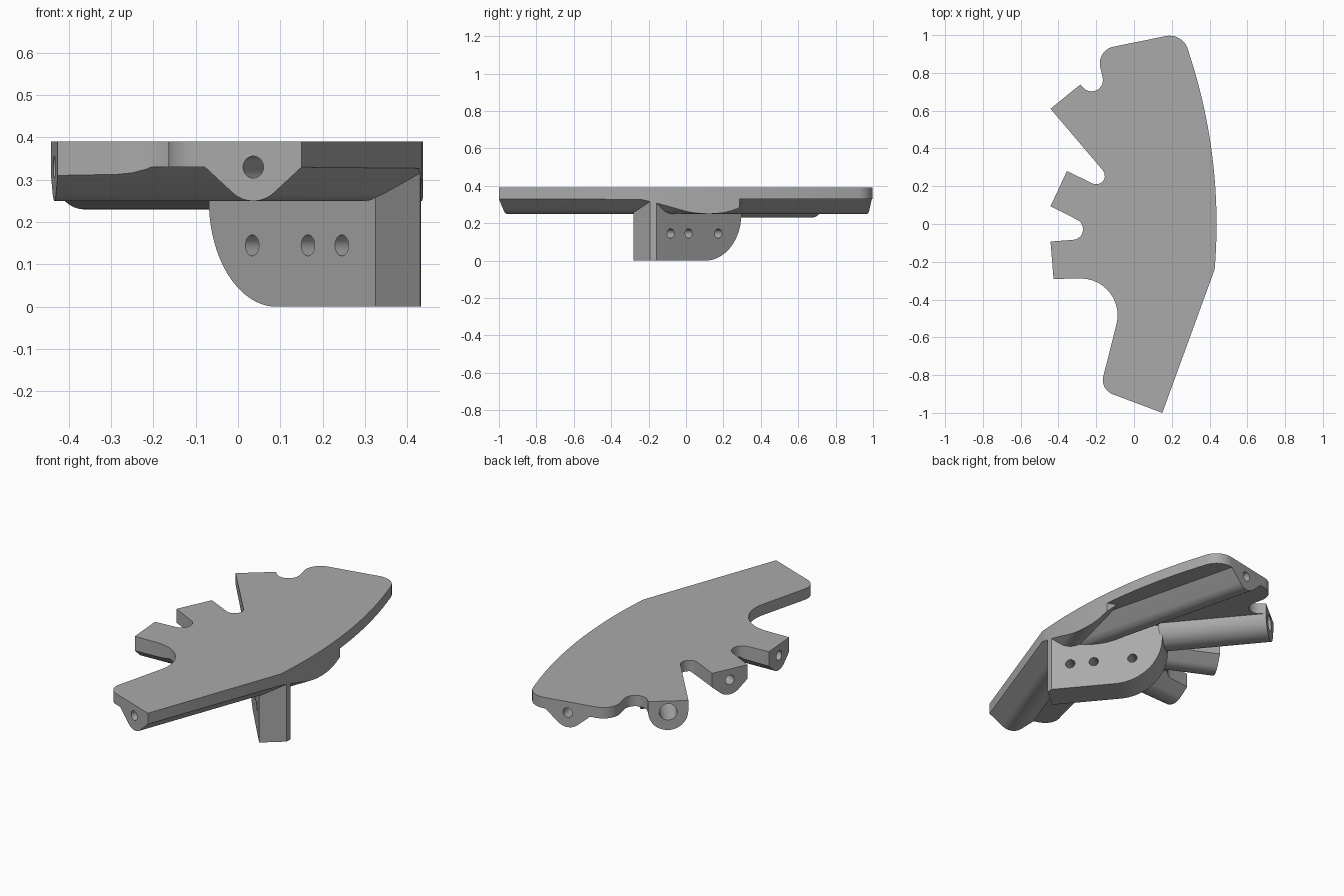
import bpy, bmesh, math
from mathutils import Vector, Matrix

if "Cube" in bpy.data.objects:
    bpy.data.objects.remove(bpy.data.objects["Cube"], do_unlink=True)

UP = Vector((0, 0, 1))
AXIS_Z = 0.33                      # height of rib axes and plate underside
HUB = Vector((0.33, -0.16, AXIS_Z))  # where the ribs converge

grey = bpy.data.materials.new("plain grey")
grey.use_nodes = True
tone = (0.4, 0.4, 0.4, 1)
grey.diffuse_color = tone
grey.node_tree.nodes["Principled BSDF"].inputs["Base Color"].default_value = tone


def frame(u, v, w, origin):
    return Matrix.Translation(origin) @ Matrix((u, v, w)).transposed().to_4x4()


def prism(name, profile, matrix, start, end):
    """Extrude a closed 2D profile from start to end along the frame's third axis."""
    bm = bmesh.new()
    face = bm.faces.new([bm.verts.new((p[0], p[1], start)) for p in profile])
    out = bmesh.ops.extrude_face_region(bm, geom=[face])
    moved = [g for g in out["geom"] if isinstance(g, bmesh.types.BMVert)]
    bmesh.ops.translate(bm, verts=moved, vec=(0, 0, end - start))
    bmesh.ops.transform(bm, matrix=matrix, verts=bm.verts)
    bmesh.ops.recalc_face_normals(bm, faces=bm.faces)
    mesh = bpy.data.meshes.new(name)
    bm.to_mesh(mesh)
    bm.free()
    mesh.materials.append(grey)
    obj = bpy.data.objects.new(name, mesh)
    bpy.context.collection.objects.link(obj)
    return obj


def combine(target, tool, operation):
    mod = target.modifiers.new(operation.lower(), "BOOLEAN")
    mod.operation, mod.object, mod.solver = operation, tool, "EXACT"
    bpy.context.view_layer.objects.active = target
    bpy.ops.object.modifier_apply(modifier=mod.name)
    bpy.data.objects.remove(tool, do_unlink=True)


def arc(cx, cy, r, a, b, n):
    return [(cx + r * math.cos(a + (b - a) * i / n), cy + r * math.sin(a + (b - a) * i / n))
            for i in range(n + 1)]


def fillet(corners, steps=10):
    """Round each (x, y, radius) corner of a polygon."""
    pts = []
    for i, (x, y, r) in enumerate(corners):
        p = Vector((x, y))
        if r == 0:
            pts.append(p)
            continue
        a = (Vector(corners[i - 1][:2]) - p).normalized()
        b = (Vector(corners[(i + 1) % len(corners)][:2]) - p).normalized()
        half = a.angle(b) / 2
        c = p + (a + b).normalized() * r / math.sin(half)
        s = p + a * r / math.tan(half) - c
        e = p + b * r / math.tan(half) - c
        sweep = s.angle_signed(e)
        for k in range(steps + 1):
            pts.append(c + Matrix.Rotation(-sweep * k / steps, 2) @ s)
    return pts


# Plan outline: curved outer edge, rounded ends, three arms and the bays between
R = 2.88
outer_edge = [(x, y, 0) for x, y in
              arc(0.437 - R, 0, R, math.asin(-0.24 / R), math.asin(0.9 / R), 24)]
outline = fillet([(0.15, -1, 0)] + outer_edge + [
    (0.258, 1.013, 0.1), (-0.2, 0.92, 0.09), (-0.117, 0.567, 0.06),
    (-0.285, 0.738, 0), (-0.442, 0.61, 0), (-0.028, 0.123, 0.045),
    (-0.355, 0.28, 0), (-0.442, 0.094, 0), (-0.122, -0.068, 0.056),
    (-0.442, -0.093, 0), (-0.426, -0.291, 0), (-0.03, -0.283, 0.195),
    (-0.18, -0.876, 0.08)])

# Flat deck
square = [(-2, -2), (2, -2), (2, 2), (-2, 2)]
body = prism("ribbed_plate", square, Matrix(), AXIS_Z, 0.39)

# Rib sections: a rounded V and a half round
slope = math.radians(41)
v_half = 0.08 / math.sin(slope)
v_section = ([(-v_half, 0)]
             + arc(0, 0, 0.08, -math.pi / 2 - slope, -math.pi / 2 + slope, 14)
             + [(v_half, 0), (v_half, 0.03), (-v_half, 0.03)])
round_section = arc(0, 0, 0.1, -math.pi, 0, 24) + [(0.1, 0.03), (-0.1, 0.03)]

# Ribs: outer end, section, length change at the hub, bore radius
ribs = [((0.035, -0.96), v_section, 0.45, 0.026),
        ((0.045, 0.965), v_section, 0, 0.026),
        ((-0.398, 0.187), v_section, 0, 0.026),
        ((-0.434, -0.192), v_section, 0, 0.026),
        ((-0.363, 0.674), round_section, -0.51, 0.045)]
bores = []
for (x, y), section, extra, bore in ribs:
    end = Vector((x, y, AXIS_Z))
    along = (HUB - end).normalized()
    m = frame(along.cross(UP), UP, along, end)
    combine(body, prism("rib", section, m, -0.2, (HUB - end).length + extra), "UNION")
    bores.append((m, bore, -0.2, 0.2))

# Upright keel with a large rounded lower corner
along = Vector((-0.64, 0.77, 0)).normalized()
normal = Vector((-along.y, along.x, 0)) * -1
keel_frame = frame(along, UP, normal, Vector((0.325, -0.28, 0)))
length = 0.616
keel_side = ([(0, 0)] + arc(length - 0.25, 0.25, 0.25, -math.pi / 2, 0, 20)
             + [(length, 0.36), (0, 0.36)])
combine(body, prism("keel", keel_side, keel_frame, 0, 0.16), "UNION")
for d in (0.125, 0.25, 0.456):
    bores.append((keel_frame @ Matrix.Translation((d, 0.145, 0)), 0.025, -0.05, 0.21))

# Trim everything to the plan outline, then drill the bores
combine(body, prism("trim", outline, Matrix(), -0.5, 0.8), "INTERSECT")
for m, radius, start, end in bores:
    circle = arc(0, 0, radius, 0, math.tau, 24)[:-1]
    combine(body, prism("bore", circle, m, start, end), "DIFFERENCE")

bpy.ops.object.select_all(action="DESELECT")
body.select_set(True)
bpy.context.view_layer.objects.active = body
bpy.ops.object.shade_smooth_by_angle(angle=math.radians(25))
